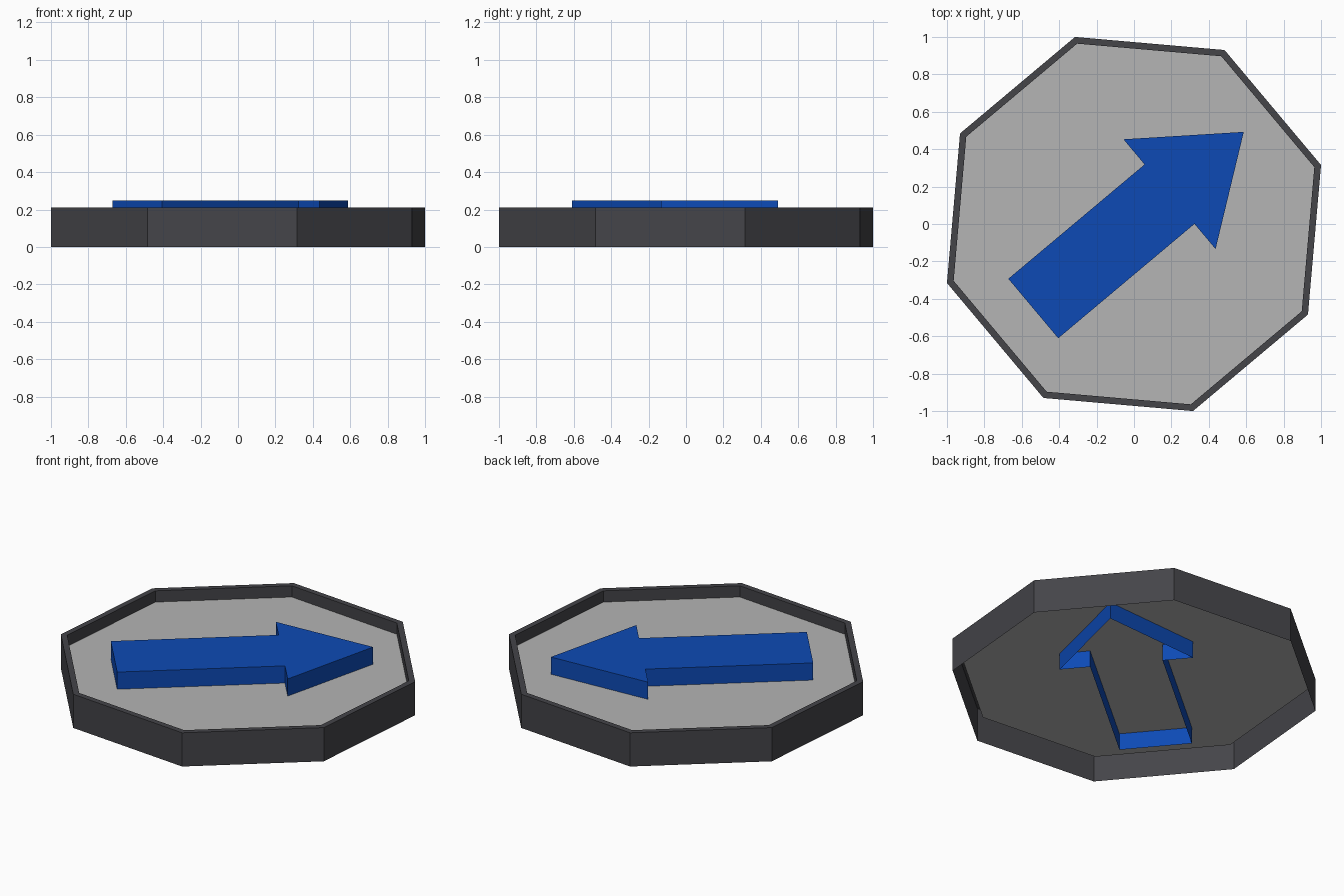
import bpy
import bmesh
import math

# Remove the default cube
cube = bpy.data.objects.get("Cube")
if cube:
    bpy.data.objects.remove(cube, do_unlink=True)


def make_material(name, color):
    mat = bpy.data.materials.new(name)
    mat.use_nodes = True
    mat.diffuse_color = (*color, 1)
    mat.node_tree.nodes["Principled BSDF"].inputs["Base Color"].default_value = (*color, 1)
    return mat


def make_object(name, bm, mat):
    mesh = bpy.data.meshes.new(name)
    bm.to_mesh(mesh)
    bm.free()
    mesh.materials.append(mat)
    obj = bpy.data.objects.new(name, mesh)
    bpy.context.collection.objects.link(obj)
    return obj


def add_loop(bm, points, z):
    return [bm.verts.new((x, y, z)) for x, y in points]


def bridge(bm, lower, upper):
    n = len(lower)
    for i in range(n):
        j = (i + 1) % n
        bm.faces.new((lower[i], lower[j], upper[j], upper[i]))


def octagon(radius):
    turn = math.radians(17.5)
    return [(radius * math.cos(turn + k * math.pi / 4),
             radius * math.sin(turn + k * math.pi / 4)) for k in range(8)]


OUTER, INNER = 1.0486, 1.011
RIM_TOP, FLOOR, ARROW_TOP, ARROW_BOTTOM = 0.21, 0.14, 0.247, 0.036

dark_grey = make_material("dark grey", (0.058, 0.058, 0.066))
light_grey = make_material("light grey", (0.46, 0.46, 0.46))
blue = make_material("blue", (0.004, 0.068, 0.46))

# Rim: outer wall, flat lip and short inner wall
bm = bmesh.new()
loops = [add_loop(bm, octagon(r), z) for r, z in
         ((OUTER, 0), (OUTER, RIM_TOP), (INNER, RIM_TOP), (INNER, FLOOR))]
for lower, upper in zip(loops, loops[1:]):
    bridge(bm, lower, upper)
make_object("octagonal_rim", bm, dark_grey)

# Floor: thin raised panel inside the rim
bm = bmesh.new()
bm.faces.new(add_loop(bm, octagon(INNER), FLOOR))
make_object("floor_panel", bm, light_grey)

# Arrow: shell with open underside, passing through the floor
half_side = [(-0.703, 0.2075), (0.248, 0.2075), (0.248, 0.383)]
outline = [(x, -y) for x, y in half_side] + [(0.766, 0)] + half_side[::-1]
bm = bmesh.new()
base = add_loop(bm, outline, ARROW_BOTTOM)
top = add_loop(bm, outline, ARROW_TOP)
bridge(bm, base, top)
bm.faces.new(top)
arrow = make_object("direction_arrow", bm, blue)
arrow.rotation_euler.z = math.radians(40)
